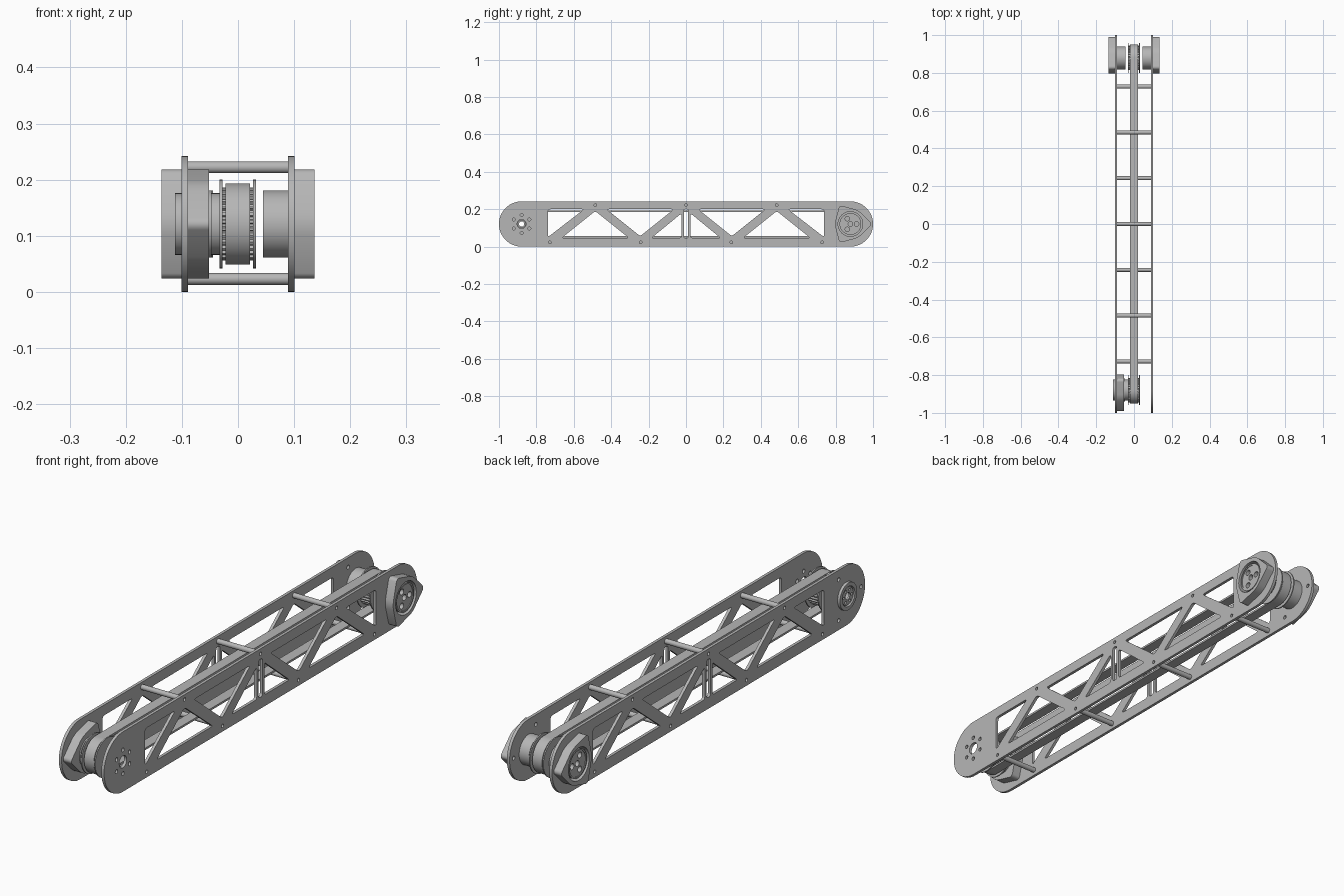
import bpy, bmesh
from math import sin, cos, pi, radians
from mathutils import Vector, Matrix
from mathutils.geometry import convex_hull_2d

cube = bpy.data.objects.get("Cube")
if cube:
    bpy.data.objects.remove(cube)

metal = bpy.data.materials.new("grey metal")
metal.use_nodes = True
GREY = (0.47, 0.47, 0.47, 1)
metal.diffuse_color = GREY
metal.node_tree.nodes["Principled BSDF"].inputs["Base Color"].default_value = GREY

MID = 0.121             # height of both axles
END = 0.879             # distance of axles from the centre
INNER, OUTER = 0.089, 0.101   # side plate faces
SIDEWAYS = Matrix(((0, 0, 1, 0), (1, 0, 0, 0), (0, 1, 0, 0), (0, 0, 0, 1)))


# ---- outlines in the (y, z) plane ----
def circle(y, z, r, n=40):
    return [(y + r * cos(2 * pi * i / n), z + r * sin(2 * pi * i / n)) for i in range(n)]


def ring_of_holes(y, z, dist, r, count, start=0.0):
    holes = []
    for i in range(count):
        a = start + 2 * pi * i / count
        holes.append(circle(y + dist * cos(a), z + dist * sin(a), r, 16))
    return holes


def stadium(r):
    n = 32
    pts = []
    for side in (1, -1):
        for i in range(n + 1):
            a = -pi / 2 + pi * i / n
            pts.append((side * (END + r * cos(a)), MID + side * r * sin(a)))
    return pts


def rounded(corners, r=0.014):
    pts = []
    n = len(corners)
    for i in range(n):
        p = Vector(corners[i])
        a = p + (Vector(corners[i - 1]) - p).normalized() * r
        b = p + (Vector(corners[(i + 1) % n]) - p).normalized() * r
        for k in range(6):
            t = k / 5
            pts.append(tuple(a * (1 - t) ** 2 + p * 2 * t * (1 - t) + b * t * t))
    return pts


def lobed(y, way):
    # round body with three bolt lobes, one pointing along y
    pts = circle(0, 0, 0.082, 72)
    for lobe in ring_of_holes(0, 0, 0.095, 0.015, 3):
        pts += lobe
    return [(y + way * pts[i][0], MID + pts[i][1]) for i in convex_hull_2d(pts)]


def gear(y, r_in, r_out, teeth):
    pts = []
    for i in range(teeth):
        for f, r in ((0, r_in), (0.35, r_in), (0.5, r_out), (0.85, r_out)):
            a = 2 * pi * (i + f) / teeth
            pts.append((y + r * cos(a), MID + r * sin(a)))
    return pts


# ---- extrude an outline with holes along x ----
def slab(name, x0, x1, outline, holes=()):
    curve = bpy.data.curves.new(name, "CURVE")
    curve.dimensions = "2D"
    curve.fill_mode = "BOTH"
    curve.extrude = abs(x1 - x0) / 2
    for loop in [outline, *holes]:
        spline = curve.splines.new("POLY")
        spline.points.add(len(loop) - 1)
        for point, (a, b) in zip(spline.points, loop):
            point.co = (a, b, 0, 1)
        spline.use_cyclic_u = True
    temp = bpy.data.objects.new(name + " outline", curve)
    bpy.context.collection.objects.link(temp)
    graph = bpy.context.evaluated_depsgraph_get()
    mesh = bpy.data.meshes.new_from_object(temp.evaluated_get(graph))
    bpy.data.objects.remove(temp)
    mesh.transform(Matrix.Translation(((x0 + x1) / 2, 0, 0)) @ SIDEWAYS)
    bm = bmesh.new()
    bm.from_mesh(mesh)
    bmesh.ops.remove_doubles(bm, verts=bm.verts, dist=1e-5)
    bmesh.ops.recalc_face_normals(bm, faces=bm.faces)
    bm.to_mesh(mesh)
    bm.free()
    mesh.materials.clear()
    mesh.materials.append(metal)
    obj = bpy.data.objects.new(name, mesh)
    bpy.context.collection.objects.link(obj)
    bpy.ops.object.select_all(action="DESELECT")
    obj.select_set(True)
    bpy.context.view_layer.objects.active = obj
    bpy.ops.object.shade_smooth_by_angle(angle=radians(30))
    return obj


# ---- truss windows, mirrored about the middle ----
LOW, HIGH = 0.046, 0.2
half_windows = [
    [(0.738, HIGH), (0.738, LOW + 0.005), (0.545, HIGH)],
    [(0.665, LOW), (0.305, LOW), (0.485, 0.19)],
    [(0.425, HIGH), (0.065, HIGH), (0.245, 0.056)],
    [(0.185, LOW), (0.024, LOW), (0.024, 0.178)],
]
windows = [rounded([(s * y, z) for y, z in w]) for w in half_windows for s in (1, -1)]
windows.append(rounded([(-0.012, LOW), (0.012, LOW), (0.012, HIGH), (-0.012, HIGH)], 0.01))

# ---- cross rods, alternating top and bottom ----
rods = [(0.2425 * i, 0.222 if i % 2 == 0 else 0.023) for i in range(-3, 4)]
rods = [(y, z) for y, z in rods]
for i, (y, z) in enumerate(rods):
    slab(f"cross_rod_{i + 1}", -INNER, INNER, circle(y, z, 0.0105, 24))
rod_holes = [circle(y, z, 0.007, 16) for y, z in rods]

# ---- side plates ----
back_bolts = ring_of_holes(END, MID, 0.095, 0.008, 3)
front_bolts = ring_of_holes(-END, MID, 0.095, 0.008, 3, pi)
mount = [circle(-END, MID, 0.024)] + ring_of_holes(-END, MID, 0.048, 0.008, 6, pi / 2)
shared = windows + rod_holes + back_bolts
slab("left_side_plate", INNER, OUTER, stadium(MID), shared + mount)
slab("right_side_plate", -OUTER, -INNER, stadium(MID),
     shared + front_bolts + [circle(-END, MID, 0.03)])

# ---- back bearing housings on both sides ----
for side, s in (("left", 1), ("right", -1)):
    slab(f"{side}_back_housing", s * OUTER, s * 0.136, lobed(END, 1), [circle(END, MID, 0.066)])
    slab(f"{side}_back_hub_face", s * OUTER, s * 0.129, circle(END, MID, 0.058),
         [circle(END, MID, 0.012, 24)] + ring_of_holes(END, MID, 0.033, 0.012, 3))
    slab(f"{side}_back_hub_rim", s * OUTER, s * 0.132, circle(END, MID, 0.058),
         [circle(END, MID, 0.052)])
    slab(f"{side}_back_spacer", s * 0.045, s * INNER, circle(END, MID, 0.06),
         [circle(END, MID, 0.025)])

# ---- front drive housing inside the right plate ----
slab("front_housing", -INNER, -0.052, lobed(-END, -1), [circle(-END, MID, 0.03)])
slab("front_housing_collar", -0.052, -0.047, circle(-END, MID, 0.06), [circle(-END, MID, 0.03)])
slab("front_hub", -0.047, -0.033, circle(-END, MID, 0.055),
     [circle(-END, MID, 0.02)])
slab("front_outer_ring", -0.112, -OUTER, circle(-END, MID, 0.055), [circle(-END, MID, 0.04)])
slab("front_outer_hub", -0.108, -OUTER, circle(-END, MID, 0.036),
     [circle(-END, MID, 0.014, 24)] + ring_of_holes(-END, MID, 0.025, 0.005, 6))

# ---- toothed pulleys with flanges ----
for end, s in (("front", -1), ("back", 1)):
    y = s * END
    bore = [circle(y, MID, 0.025)]
    slab(f"{end}_pulley", -0.029, 0.027, gear(y, 0.059, 0.065, 30), bore)
    slab(f"{end}_pulley_right_flange", -0.033, -0.028, circle(y, MID, 0.079, 60), bore)
    slab(f"{end}_pulley_left_flange", 0.027, 0.032, circle(y, MID, 0.079, 60), bore)

# ---- drive belt ----
slab("drive_belt", -0.022, 0.021, stadium(0.0725), [stadium(0.0645)])
